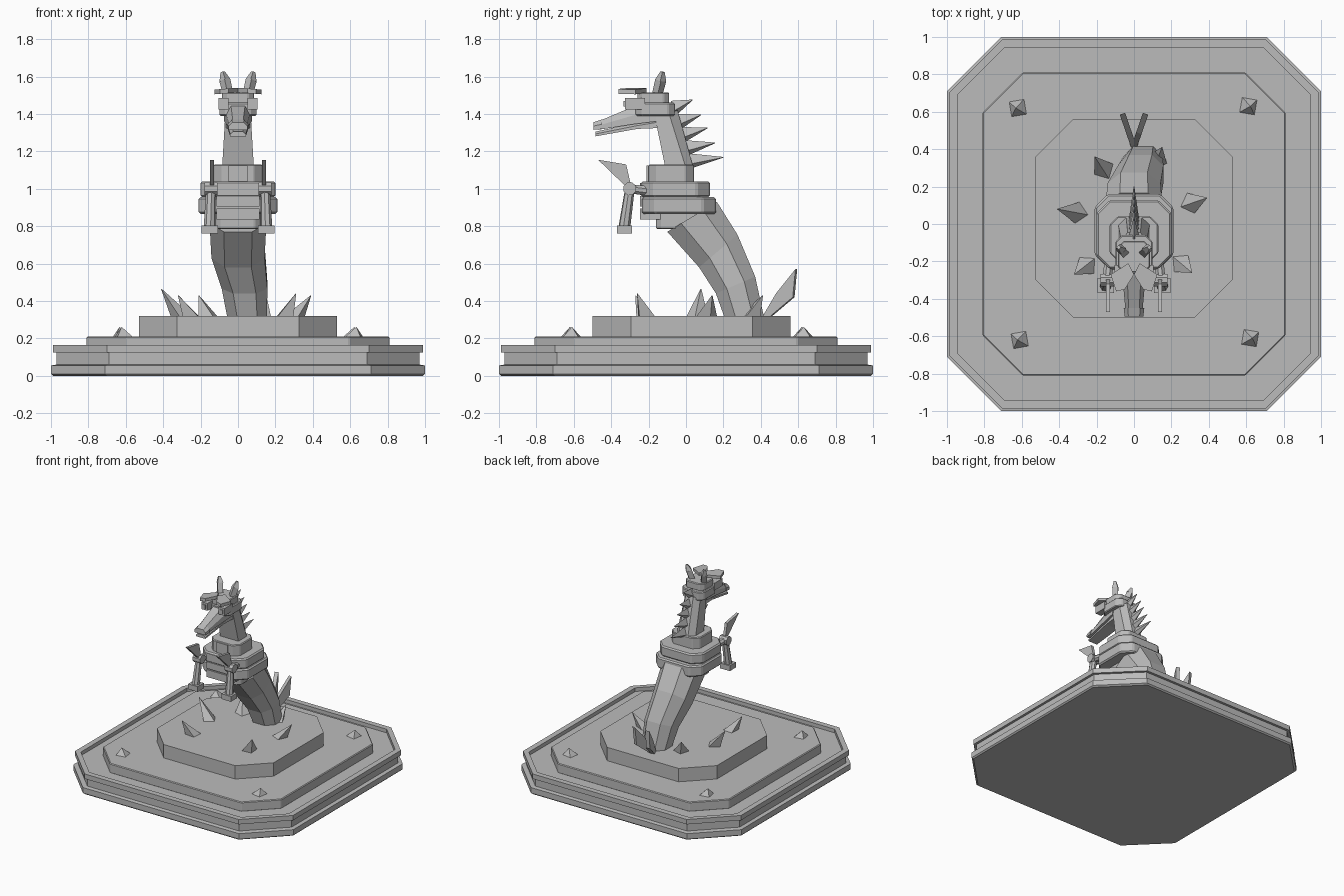
import bpy, bmesh, math
from mathutils import Vector

if "Cube" in bpy.data.objects:
    bpy.data.objects.remove(bpy.data.objects["Cube"])

stone = bpy.data.materials.new("stone grey")
stone.use_nodes = True
stone.diffuse_color = (0.5, 0.5, 0.5, 1)
stone.node_tree.nodes["Principled BSDF"].inputs["Base Color"].default_value = (0.5, 0.5, 0.5, 1)


def loft(name, rings, bevel=0):
    """Join matching rings of points into one capped solid."""
    bm = bmesh.new()
    rows = [[bm.verts.new(p) for p in ring] for ring in rings]
    n = len(rows[0])
    for a, b in zip(rows, rows[1:]):
        for i in range(n):
            bm.faces.new((a[i], a[(i + 1) % n], b[(i + 1) % n], b[i]))
    bm.faces.new(rows[0][::-1])
    bm.faces.new(rows[-1])
    bmesh.ops.recalc_face_normals(bm, faces=bm.faces)
    mesh = bpy.data.meshes.new(name)
    bm.to_mesh(mesh)
    bm.free()
    mesh.materials.append(stone)
    ob = bpy.data.objects.new(name, mesh)
    bpy.context.collection.objects.link(ob)
    if bevel:
        mod = ob.modifiers.new("Bevel", "BEVEL")
        mod.width, mod.segments = bevel, 1
    return ob


def octagon(hx, y0, y1, z, c):
    """Rectangle with cut corners."""
    return [(hx, y0 + c, z), (hx, y1 - c, z), (hx - c, y1, z), (c - hx, y1, z),
            (-hx, y1 - c, z), (-hx, y0 + c, z), (c - hx, y0, z), (hx - c, y0, z)]


def slab(name, hx, y0, y1, z0, z1, c, bevel=0):
    return loft(name, [octagon(hx, y0, y1, z, c) for z in (z0, z1)], bevel)


def box(name, x, y, z):
    return loft(name, [[(x[0], y[0], k), (x[1], y[0], k), (x[1], y[1], k), (x[0], y[1], k)] for k in z])


def plate(name, outline, x, thick):
    """Side outline (y, z) given a thickness across x."""
    return loft(name, [[(x + s * thick / 2, y, z) for y, z in outline] for s in (-1, 1)])


def bar(name, p, q, r0, r1, sides=8):
    p, q = Vector(p), Vector(q)
    rot = (q - p).to_track_quat("Z", "Y")
    rings = []
    for c, r in ((p, r0), (q, r1)):
        rings.append([c + rot @ Vector((r * math.cos(t), r * math.sin(t), 0))
                      for t in [math.tau * (i + 0.5) / sides for i in range(sides)]])
    return loft(name, rings)


def spike(name, base, tip, r, turn=0):
    """Leaning pyramid with a flat footing."""
    foot = [(base[0] + r * math.cos(turn + math.tau * i / 4),
             base[1] + r * math.sin(turn + math.tau * i / 4), base[2]) for i in range(4)]
    top = [Vector(tip) + (Vector(p) - Vector(base)) * 0.03 for p in foot]
    return loft(name, [foot, top])


# Stepped plinth with a recessed tray
steps = [(0.99, 0, 0.29), (1, 0.01, 0.29), (1, 0.055, 0.29), (0.97, 0.06, 0.28), (0.97, 0.125, 0.28),
         (0.99, 0.125, 0.29), (0.99, 0.165, 0.29), (0.945, 0.165, 0.255), (0.945, 0.135, 0.255)]
loft("plinth", [octagon(h, -h, h, z, c) for h, z, c in steps])
slab("middle_step", 0.81, -0.81, 0.81, 0.13, 0.21, 0.215, 0.006)
slab("top_step", 0.53, -0.5, 0.56, 0.2, 0.32, 0.205)

# Rocks on the steps
for x, y in ((-0.62, 0.62), (0.61, 0.63), (-0.61, -0.62), (0.62, -0.61)):
    spike("corner_rock", (x, y, 0.205), (x * 1.02, y, 0.26), 0.062, x)
for bx, by, tx, ty, tz in ((-0.3, 0.06, -0.41, 0.08, 0.465), (0.3, 0.11, 0.39, 0.14, 0.43),
                           (-0.25, -0.22, -0.32, -0.27, 0.43), (0.25, -0.21, 0.31, -0.26, 0.44),
                           (-0.16, 0.29, -0.21, 0.36, 0.43), (0.12, 0.34, 0.15, 0.41, 0.43)):
    spike("leaning_rock", (bx, by, 0.315), (tx, ty, tz), 0.06, math.atan2(by, bx))

# Curving lower body
body = []
for cx, hw, f, b in ((0.05, 0.105, (0.21, 0.3), (0.42, 0.3)), (0.035, 0.122, (0.16, 0.44), (0.37, 0.53)),
                     (0, 0.142, (0.07, 0.58), (0.275, 0.755)), (0, 0.152, (-0.1, 0.77), (0.165, 0.93))):
    f, b = Vector((0, *f)), Vector((0, *b))
    body.append([f.lerp(b, t) + Vector((cx + k * hw, 0, 0)) for k, t in
                 ((-0.5, 0), (0.5, 0), (1, 0.28), (1, 0.72), (0.5, 1), (-0.5, 1), (-1, 0.72), (-1, 0.28))])
loft("lower_body", body)

# Forked tail blades
for s in (-1, 1):
    blade = plate("tail_blade", [(0, 0.31), (0.08, 0.44), (0.19, 0.57), (0.175, 0.42), (0.05, 0.32)], 0, 0.03)
    blade.location = (0, 0.41, 0)
    blade.rotation_euler.z = s * math.radians(19)

# Torso armour
slab("belly", 0.12, -0.16, 0.08, 0.785, 0.88, 0.03, 0.006)
slab("waist_armour", 0.21, -0.235, 0.16, 0.865, 0.955, 0.07, 0.01)
slab("chest_armour", 0.2, -0.24, 0.128, 0.955, 1.04, 0.07, 0.01)
slab("collar", 0.13, -0.2, 0.042, 1.03, 1.13, 0.045, 0.006)
box("collar_plate", (-0.05, 0.05), (-0.21, -0.15), (1.04, 1.125))
for z0, z1 in ((0.835, 0.895), (0.905, 0.96), (0.97, 1.03)):
    box("chest_plate", (-0.115, 0.115), (-0.245, -0.1), (z0, z1))

# Neck and spine fins
loft("neck", [[(-w, f, z), (w, f, z), (w, m, zm), (w * 0.5, b, zb), (-w * 0.5, b, zb), (-w, m, zm)]
              for w, f, z, m, zm, b, zb in ((0.085, -0.11, 1.11, 0, 1.11, 0.04, 1.11),
                                            (0.068, -0.17, 1.4, -0.09, 1.4, -0.045, 1.42))])
for y, z, ty, tz in ((-0.065, 1.41, 0.035, 1.475), (-0.035, 1.34, 0.08, 1.395), (-0.015, 1.27, 0.115, 1.325),
                     (0.005, 1.2, 0.155, 1.245), (0.02, 1.13, 0.2, 1.168)):
    loft("spine_fin", [[(0.03, y - 0.01, z), (0, y - 0.015, z + 0.06), (-0.03, y - 0.01, z), (0, y + 0.01, z - 0.02)],
                       [(0.002, ty, tz), (0, ty, tz + 0.002), (-0.002, ty, tz), (0, ty, tz - 0.002)]])

# Head
slab("skull", 0.1, -0.27, -0.06, 1.39, 1.46, 0.035, 0.006)
slab("crown", 0.085, -0.26, -0.09, 1.455, 1.515, 0.03, 0.006)


def jaw(name, sections):
    loft(name, [[(-w, y, lo), (w, y, lo), (w, y, (lo + hi) / 2), (w * 0.6, y, hi),
                 (-w * 0.6, y, hi), (-w, y, (lo + hi) / 2)] for y, w, lo, hi in sections])


jaw("upper_jaw", [(-0.16, 0.075, 1.36, 1.47), (-0.28, 0.062, 1.345, 1.44), (-0.47, 0.045, 1.315, 1.36)])
jaw("nose", [(-0.45, 0.055, 1.32, 1.37), (-0.495, 0.05, 1.315, 1.355)])
jaw("lower_jaw", [(-0.14, 0.065, 1.325, 1.39), (-0.26, 0.055, 1.32, 1.355), (-0.485, 0.042, 1.28, 1.305)])

# Mirrored parts: brows, eyes, ears and arms
for s in (-1, 1):
    brow = [(0, -0.27), (0.03, -0.21), (0.125, -0.27), (0.095, -0.36), (0.05, -0.35)]
    loft("brow", [[(s * x, y, z - x * 0.08) for x, y in brow] for z in (1.515, 1.54)])
    box("eye_socket", sorted((s * 0.05, s * 0.105)), (-0.325, -0.22), (1.425, 1.485))
    box("eye", sorted((s * 0.065, s * 0.092)), (-0.333, -0.32), (1.44, 1.47))
    bar("ear", (s * 0.052, -0.155, 1.5), (s * 0.07, -0.135, 1.58), 0.028, 0.03, 4)
    bar("ear_tip", (s * 0.07, -0.135, 1.58), (s * 0.082, -0.125, 1.625), 0.03, 0.012, 4)
    bar("upper_arm", (s * 0.13, -0.18, 0.985), (s * 0.145, -0.3, 1), 0.028, 0.026)
    bar("elbow", (s * 0.11, -0.3, 1), (s * 0.18, -0.3, 1), 0.036, 0.036)
    bar("forearm", (s * 0.145, -0.3, 1), (s * 0.152, -0.33, 0.79), 0.026, 0.032)
    box("hand", sorted((s * 0.108, s * 0.195)), (-0.37, -0.29), (0.76, 0.803))
    plate("arm_fin", [(-0.29, 1), (-0.33, 1.02), (-0.47, 1.155), (-0.32, 1.13)], s * 0.14, 0.022)
